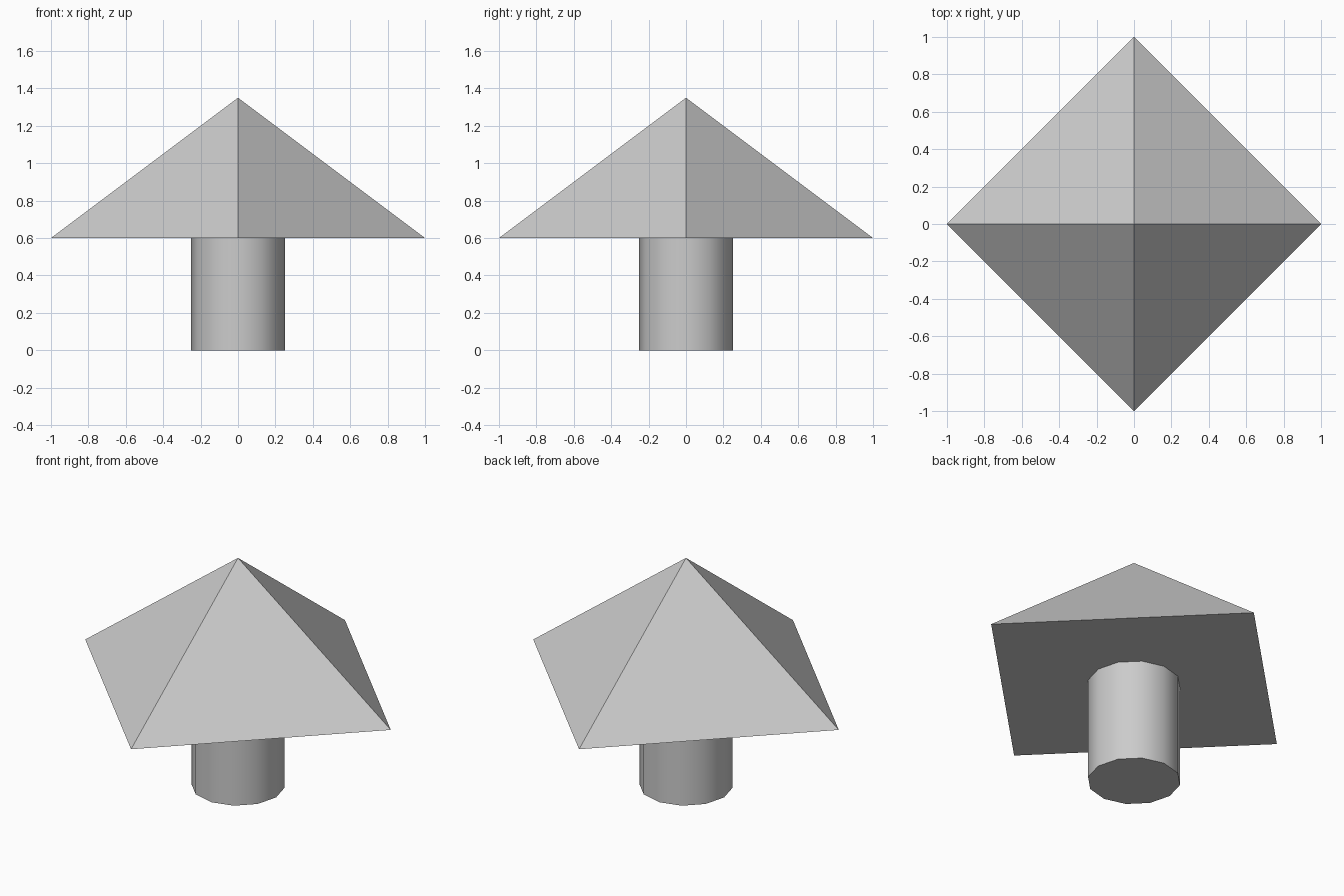
import bpy
import math

cube = bpy.data.objects.get("Cube")
if cube:
    bpy.data.objects.remove(cube, do_unlink=True)

# One plain grey for the whole model
GREY = (0.6, 0.6, 0.6, 1.0)
grey = bpy.data.materials.new("light_grey")
grey.use_nodes = True
grey.diffuse_color = GREY
grey.node_tree.nodes["Principled BSDF"].inputs["Base Color"].default_value = GREY

TRUNK_RADIUS, TRUNK_HEIGHT = 0.25, 0.6
ROOF_RADIUS, ROOF_HEIGHT = 1.0, 0.75


def finish(name):
    obj = bpy.context.object
    obj.name = name
    obj.data.materials.append(grey)
    return obj


# Round trunk: twelve sides, smooth around, sharp at the rims
bpy.ops.mesh.primitive_cylinder_add(
    vertices=12, radius=TRUNK_RADIUS, depth=TRUNK_HEIGHT,
    location=(0, 0, TRUNK_HEIGHT / 2))
finish("trunk")
bpy.ops.object.shade_smooth_by_angle(angle=math.radians(40))

# Four-sided pyramid with its corners on the axes
bpy.ops.mesh.primitive_cone_add(
    vertices=4, radius1=ROOF_RADIUS, radius2=0, depth=ROOF_HEIGHT,
    location=(0, 0, TRUNK_HEIGHT + ROOF_HEIGHT / 2))
finish("pyramid_top")
